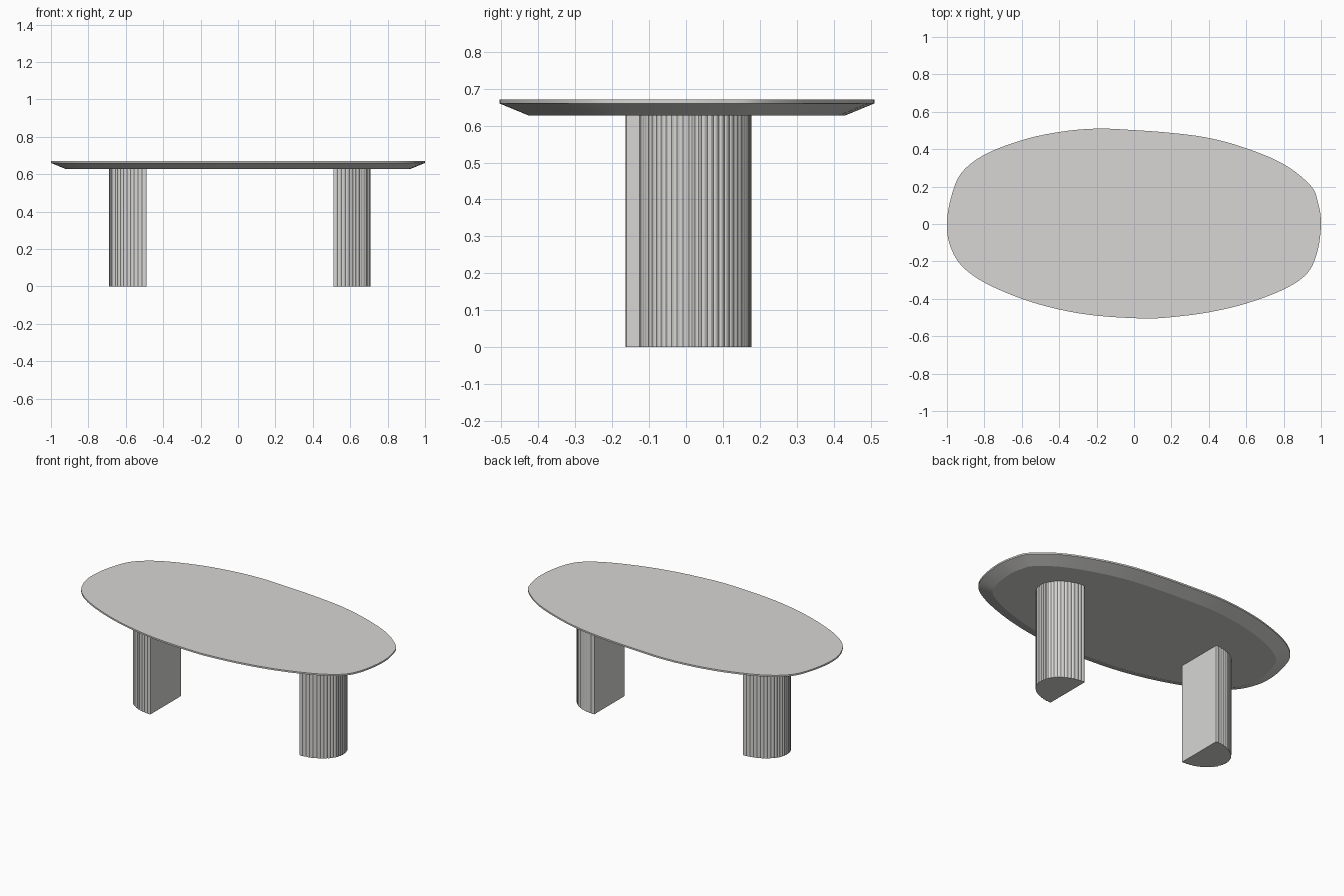
import bpy, bmesh, math
from mathutils import Vector

if "Cube" in bpy.data.objects:
    bpy.data.objects.remove(bpy.data.objects["Cube"])

mat = bpy.data.materials.new("warm grey")
mat.diffuse_color = (0.68, 0.675, 0.66, 1)
mat.use_nodes = True
mat.node_tree.nodes["Principled BSDF"].inputs["Base Color"].default_value = mat.diffuse_color


def loft(name, rings):
    """Solid from stacked closed rings of 3D points, capped at both ends."""
    bm = bmesh.new()
    loops = [[bm.verts.new(p) for p in ring] for ring in rings]
    n = len(loops[0])
    for a, b in zip(loops, loops[1:]):
        for i in range(n):
            j = (i + 1) % n
            bm.faces.new((a[i], a[j], b[j], b[i]))
    bm.faces.new(loops[0][::-1])
    bm.faces.new(loops[-1])
    bmesh.ops.recalc_face_normals(bm, faces=bm.faces)
    me = bpy.data.meshes.new(name)
    bm.to_mesh(me)
    bm.free()
    me.materials.append(mat)
    ob = bpy.data.objects.new(name, me)
    bpy.context.collection.objects.link(ob)
    bpy.ops.object.select_all(action='DESELECT')
    ob.select_set(True)
    bpy.context.view_layer.objects.active = ob
    bpy.ops.object.shade_smooth_by_angle(angle=math.radians(20))
    return ob


def smooth_loop(pts, steps):
    """Closed Catmull-Rom curve through the points."""
    p = [Vector(q) for q in pts]
    n = len(p)
    out = []
    for i in range(n):
        a, b, c, d = p[i - 1], p[i], p[(i + 1) % n], p[(i + 2) % n]
        for s in range(steps):
            t = s / steps
            out.append(0.5 * (2 * b + (c - a) * t + (2 * a - 5 * b + 4 * c - d) * t * t
                              + (3 * b - a - 3 * c + d) * t ** 3))
    return out


def inset(pts, dist):
    """Move a counter-clockwise outline inwards."""
    n = len(pts)
    out = []
    for i in range(n):
        t = (pts[(i + 1) % n] - pts[i - 1]).normalized()
        out.append(pts[i] + Vector((-t.y, t.x)) * dist)
    return out


# Tabletop: pebble outline, thin rim, wide underside chamfer
outline = smooth_loop([
    (1, 0), (0.985, 0.11), (0.945, 0.205), (0.8, 0.32), (0.6, 0.405), (0.4, 0.46),
    (0.2, 0.487), (0, 0.502), (-0.2, 0.51), (-0.4, 0.492), (-0.6, 0.448), (-0.8, 0.37),
    (-0.925, 0.27), (-0.98, 0.135), (-1, 0), (-0.985, -0.11), (-0.925, -0.22),
    (-0.8, -0.313), (-0.6, -0.4), (-0.4, -0.457), (-0.2, -0.49), (0.05, -0.505),
    (0.2, -0.498), (0.4, -0.472), (0.6, -0.425), (0.8, -0.35), (0.925, -0.265),
    (0.98, -0.15)], 5)
levels = [(0.08, 0.627), (0.0, 0.66), (0.0, 0.67)]
loft("tabletop", [[(q.x, q.y, z) for q in inset(outline, d)] for d, z in levels])

# Legs: half-oval columns, reeded outside and flat inside, the pair turned 180 degrees
REEDS, SEG = 28, 4


def leg(name, cx, cy, side):
    ring = []
    for i in range(REEDS * SEG + 1):
        a = -math.pi / 2 + math.pi * i / (REEDS * SEG)
        r = 1 - 0.02 * (1 - abs(math.sin(math.pi * i / SEG)))
        ring.append((cx + side * 0.2 * r * math.cos(a), cy + side * 0.152 * r * math.sin(a)))
    return loft(name, [[(x, y, z) for x, y in ring] for z in (0, 0.628)])


leg("left_leg", -0.49, -0.012, -1)
leg("right_leg", 0.51, 0.025, 1)
